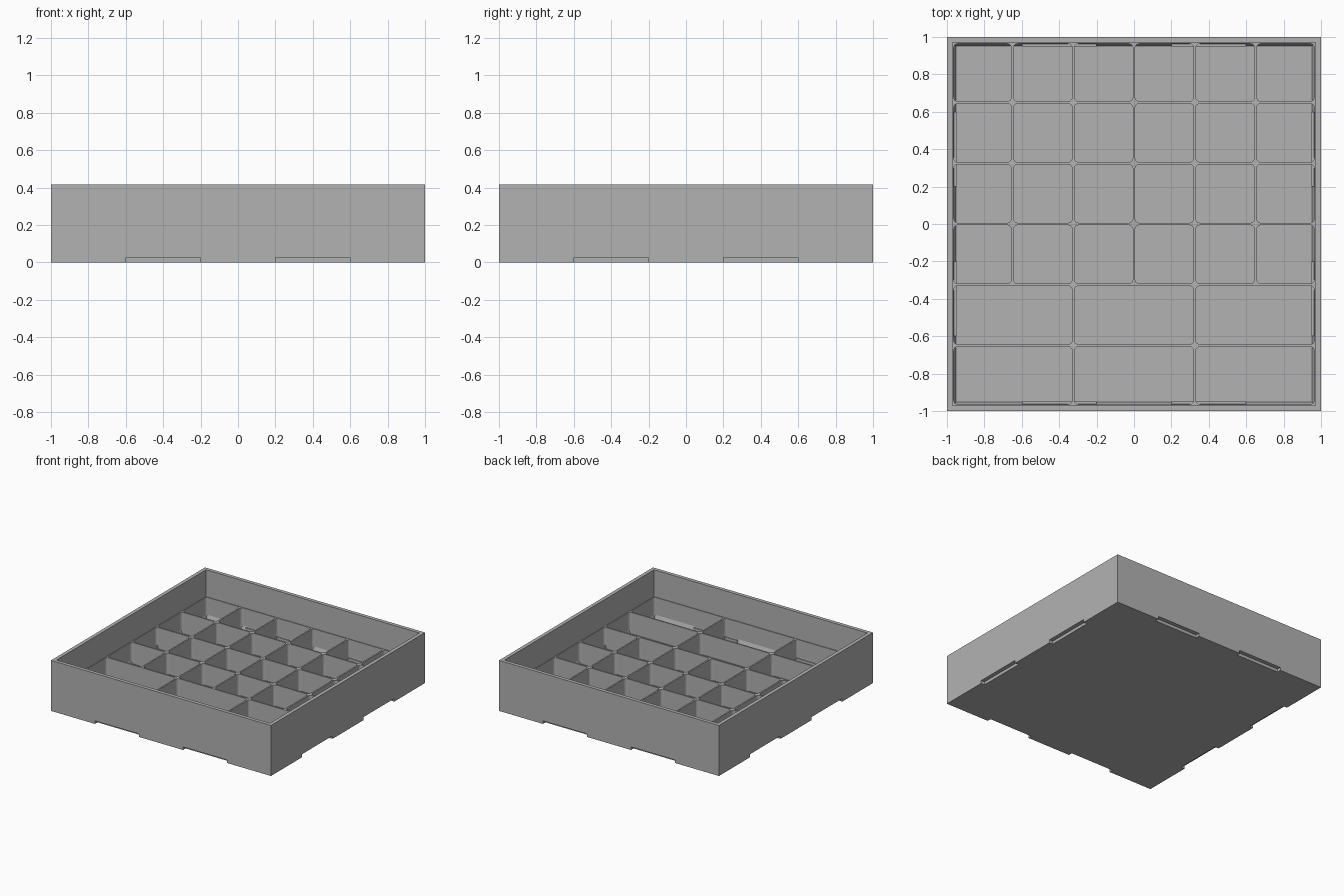
import bpy
import bmesh
from math import pi, sqrt
from mathutils import Matrix, Vector

cube = bpy.data.objects.get("Cube")
if cube:
    bpy.data.objects.remove(cube, do_unlink=True)

HEIGHT, DIVIDER_TOP, FLOOR = 0.415, 0.195, 0.02
CAVITY = 0.97          # half width above the dividers
CELL_EDGE = 0.964      # half width of the compartment field
PITCH, GAP = 0.325, 0.012
RADIUS = 0.022

grey = bpy.data.materials.new("plain grey")
grey.use_nodes = True
colour = (0.45, 0.45, 0.45, 1)
grey.diffuse_color = colour
grey.node_tree.nodes["Principled BSDF"].inputs["Base Color"].default_value = colour


def add_box(bm, x0, x1, y0, y1, z0, z1, radius=0):
    """Box between limits, optionally with rounded upright edges."""
    size = Vector((x1 - x0, y1 - y0, z1 - z0))
    mid = Vector((x0 + x1, y0 + y1, z0 + z1)) / 2
    verts = bmesh.ops.create_cube(
        bm, size=1, matrix=Matrix.Translation(mid) @ Matrix.Diagonal((*size, 1)))["verts"]
    if radius:
        edges = {e for v in verts for e in v.link_edges}
        upright = [e for e in edges
                   if abs(e.verts[0].co.z - e.verts[1].co.z) > size.z / 2]
        bmesh.ops.bevel(bm, geom=upright, offset=radius, segments=4,
                        profile=0.5, affect='EDGES')


def make_object(name, bm):
    mesh = bpy.data.meshes.new(name)
    bm.to_mesh(mesh)
    bm.free()
    mesh.materials.append(grey)
    obj = bpy.data.objects.new(name, mesh)
    bpy.context.collection.objects.link(obj)
    return obj


def cut(target, name, bm):
    cutter = make_object(name, bm)
    cutter.hide_render = True
    mod = target.modifiers.new(name, 'BOOLEAN')
    mod.operation, mod.solver, mod.object = 'DIFFERENCE', 'EXACT', cutter
    bpy.context.view_layer.objects.active = target
    bpy.ops.object.modifier_apply(modifier=mod.name)
    bpy.data.objects.remove(cutter, do_unlink=True)


def around_sides(bm, inner, outer, z0, z1):
    """Two wide boxes along each of the four sides."""
    for side in (-1, 1):
        a, b = sorted((side * inner, side * outer))
        for start in (-0.6, 0.2):
            add_box(bm, start, start + 0.4, a, b, z0, z1)
            add_box(bm, a, b, start, start + 0.4, z0, z1)


# Tray body
bm = bmesh.new()
add_box(bm, -1, 1, -1, 1, 0, HEIGHT)
tray = make_object("tray", bm)

# Open space above the dividers
bm = bmesh.new()
add_box(bm, -CAVITY, CAVITY, -CAVITY, CAVITY, DIVIDER_TOP, HEIGHT + 0.1)
cut(tray, "cavity_cutter", bm)


# Compartments: two rows of three wide ones, four rows of six small ones
def limits(first, last):
    low = -CELL_EDGE if first == -3 else first * PITCH + GAP / 2
    high = CELL_EDGE if last == 3 else last * PITCH - GAP / 2
    return low, high


bm = bmesh.new()
for row in range(-3, 3):
    step = 2 if row < -1 else 1
    for column in range(-3, 3, step):
        add_box(bm, *limits(column, column + step), *limits(row, row + 1),
                FLOOR, DIVIDER_TOP + 0.05, RADIUS)
cut(tray, "compartment_cutter", bm)

# Finger notches under the outer walls
bm = bmesh.new()
around_sides(bm, 0.967, 1.05, -0.05, 0.025)
cut(tray, "notch_cutter", bm)

# Raised covers over the notches, inside the tray
bm = bmesh.new()
around_sides(bm, 0.95, 0.966, 0.01, 0.046)
make_object("notch_covers", bm)

# Sloped strip where the floor meets the outer walls
bm = bmesh.new()
bmesh.ops.create_cone(
    bm, cap_ends=False, segments=4, radius1=0.952 * sqrt(2), radius2=0.965 * sqrt(2),
    depth=0.035,
    matrix=Matrix.Translation((0, 0, FLOOR + 0.0175)) @ Matrix.Rotation(pi / 4, 4, 'Z'))
# Square the strip to the walls
if max(abs(v.co.x) for v in bm.verts) > 1:
    bmesh.ops.rotate(bm, verts=bm.verts, matrix=Matrix.Rotation(pi / 4, 3, 'Z'))
bmesh.ops.reverse_faces(bm, faces=bm.faces)
make_object("floor_edge_strip", bm)
